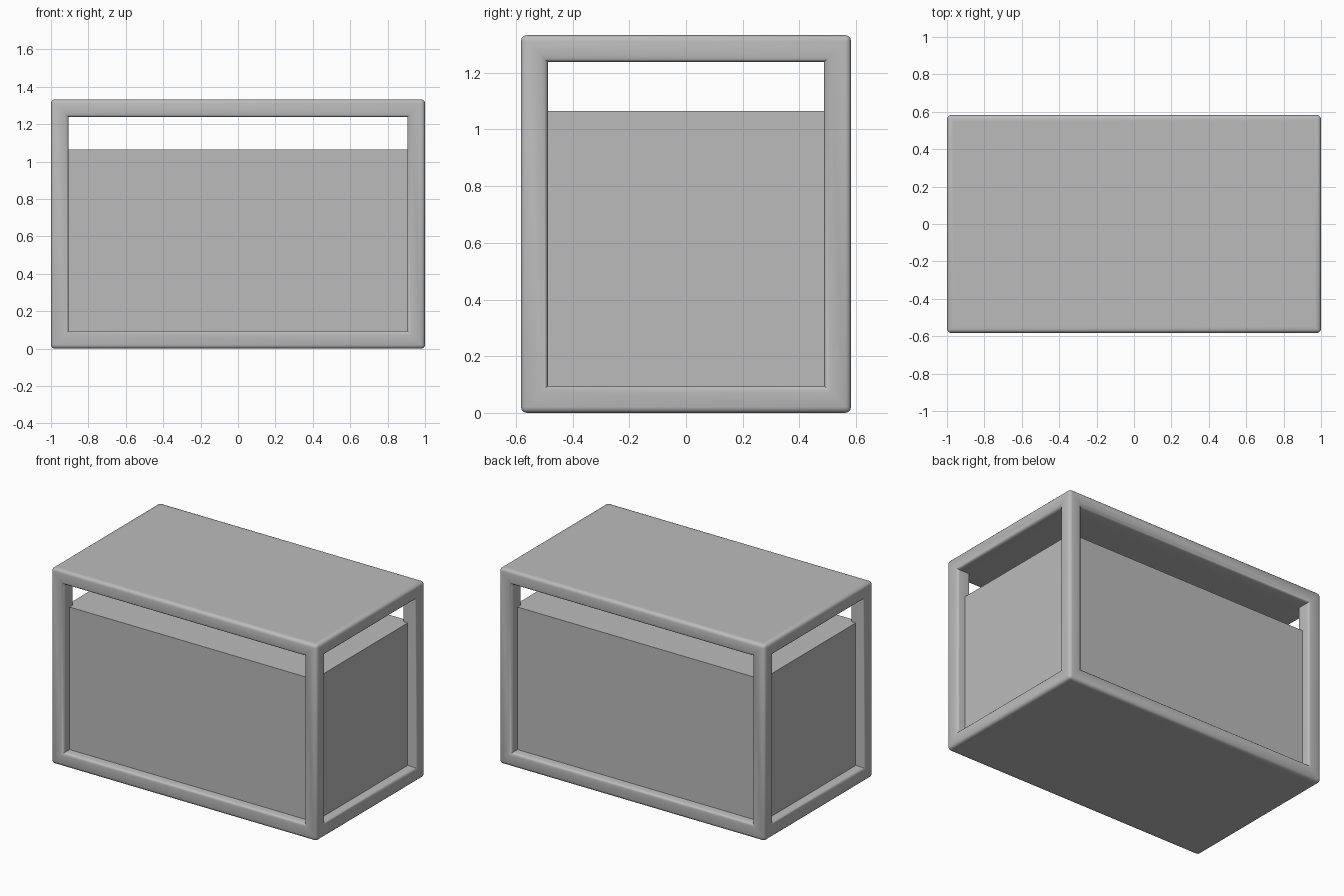
import bpy
import bmesh
from math import radians
from mathutils import Matrix, Vector

LENGTH, DEPTH, HEIGHT = 2.0, 1.165, 1.333
RAIL = 0.095      # width of posts and rails
ROUND = 0.021     # radius of the rail edges
INSET = 0.063     # how far the block sits behind the frame's outer faces

old = bpy.data.objects.get("Cube")
if old:
    bpy.data.objects.remove(old)

grey = bpy.data.materials.new("plain_grey")
grey.use_nodes = True
colour = (0.5, 0.5, 0.5, 1.0)
grey.diffuse_color = colour
grey.node_tree.nodes["Principled BSDF"].inputs["Base Color"].default_value = colour


def round_edges(bm, edges):
    bmesh.ops.bevel(bm, geom=edges, offset=ROUND, segments=3,
                    profile=0.5, affect='EDGES')


def box(name, size, bottom, rounded=False):
    """Box centred on x and y, with optional rounded edges."""
    bm = bmesh.new()
    centre = Vector((0, 0, bottom + size[2] / 2))
    bmesh.ops.create_cube(bm, size=1.0,
                          matrix=Matrix.Translation(centre) @ Matrix.Diagonal((*size, 1)))
    if rounded:
        round_edges(bm, bm.edges[:])
        # Border on the top and underside keeps their middles flat
        flat = [f for f in bm.faces if abs(f.normal.z) > 0.99]
        bmesh.ops.inset_individual(bm, faces=flat, thickness=0.02)
    mesh = bpy.data.meshes.new(name)
    bm.to_mesh(mesh)
    bm.free()
    mesh.materials.append(grey)
    obj = bpy.data.objects.new(name, mesh)
    bpy.context.collection.objects.link(obj)
    return obj


# Open frame with solid top and base: rounded box with two crossing openings
frame = box("frame", (LENGTH, DEPTH, HEIGHT), 0, rounded=True)
inner_x, inner_y = LENGTH - 2 * RAIL, DEPTH - 2 * RAIL
inner_z = HEIGHT - 2 * RAIL
cutters = [box("front_opening_cutter", (inner_x, DEPTH + 1, inner_z), RAIL),
           box("side_opening_cutter", (LENGTH + 1, inner_y, inner_z), RAIL)]
for cutter in cutters:
    cutter.hide_render = True
    cut = frame.modifiers.new(cutter.name, 'BOOLEAN')
    cut.operation = 'DIFFERENCE'
    cut.solver = 'EXACT'
    cut.object = cutter

bpy.context.view_layer.objects.active = frame
bpy.ops.object.select_all(action='DESELECT')
frame.select_set(True)
for cutter in cutters:
    bpy.ops.object.modifier_apply(modifier=cutter.name)
for cutter in cutters:
    bpy.data.objects.remove(cutter)

# Round the rims of the four openings
bm = bmesh.new()
bm.from_mesh(frame.data)
rims = [e for e in bm.edges
        if e.calc_face_angle(0) > radians(80)
        and (all(abs(v.co.x) > LENGTH / 2 - 0.001 for v in e.verts)
             or all(abs(v.co.y) > DEPTH / 2 - 0.001 for v in e.verts))]
round_edges(bm, rims)
bm.to_mesh(frame.data)
bm.free()
bpy.ops.object.shade_smooth_by_angle(angle=radians(40))

# Solid block standing inside the frame, let into the posts
box("inner_block", (LENGTH - 2 * INSET, DEPTH - 2 * INSET, 1.065 - RAIL), RAIL)
